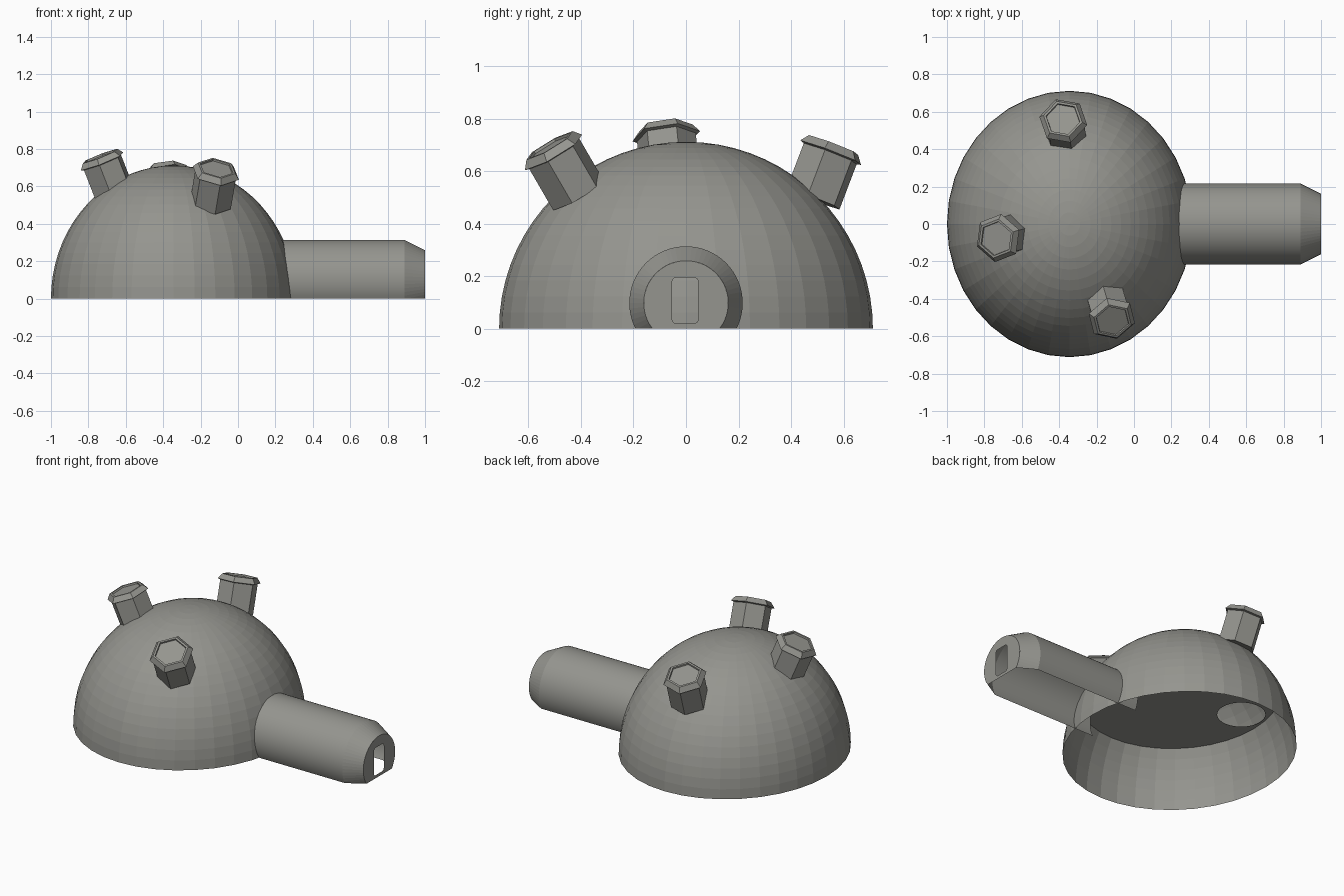
import bpy, bmesh, math
from mathutils import Vector, Matrix

if "Cube" in bpy.data.objects:
    bpy.data.objects.remove(bpy.data.objects["Cube"])

grey = bpy.data.materials.new("stone_grey")
grey.diffuse_color = (0.30, 0.30, 0.275, 1)
grey.use_nodes = True
grey.node_tree.nodes["Principled BSDF"].inputs["Base Color"].default_value = grey.diffuse_color

DOME_X, RX, RY, RZ = -0.345, 0.655, 0.712, 0.712
DECK_Z = 0.355


def finish(name, bm):
    me = bpy.data.meshes.new(name)
    bm.to_mesh(me)
    bm.free()
    me.materials.append(grey)
    ob = bpy.data.objects.new(name, me)
    bpy.context.collection.objects.link(ob)
    return ob


def lathe(bm, profile, n, phase=0.0):
    """Rings of (radius, height) round z, joined by quads; radius 0 closes an end."""
    rings = []
    for r, h in profile:
        if r == 0:
            rings.append([bm.verts.new((0, 0, h))] * n)
        else:
            rings.append([bm.verts.new((r * math.cos(phase + math.tau * i / n),
                                        r * math.sin(phase + math.tau * i / n), h))
                          for i in range(n)])
    for a, b in zip(rings, rings[1:]):
        for i in range(n):
            j = (i + 1) % n
            bm.faces.new(list(dict.fromkeys((a[i], a[j], b[j], b[i]))))


def tube_along_x(profile):
    """Lathed tube lying along x, cut flat at the ground."""
    bm = bmesh.new()
    lathe(bm, profile, 64)
    bm.transform(Matrix.Translation((0, 0, AX_Z)) @ Matrix.Rotation(math.pi / 2, 4, 'Y'))
    bmesh.ops.bisect_plane(bm, geom=bm.verts[:] + bm.edges[:] + bm.faces[:],
                           plane_co=(0, 0, 0), plane_no=(0, 0, 1), clear_inner=True)
    return bm


def plate(bm, *loops):
    """Flat face between an outline and a hole."""
    edges = []
    for loop in loops:
        vs = [bm.verts.new(p) for p in loop]
        edges += [bm.edges.new((vs[i], vs[(i + 1) % len(vs)])) for i in range(len(vs))]
    bmesh.ops.triangle_fill(bm, edges=edges, use_beauty=True)


# Dome shell, open underneath
bm = bmesh.new()
steps = 18
lathe(bm, [(math.cos(k * math.pi / 2 / steps), math.sin(k * math.pi / 2 / steps))
           for k in range(steps)] + [(0, 1)], 36)
bm.transform(Matrix.Translation((DOME_X, 0, 0)) @ Matrix.Diagonal((RX, RY, RZ, 1)))
finish("dome", bm)

# Upper floor inside the dome with a round hatch opening
bm = bmesh.new()
s = math.sqrt(1 - (DECK_Z / RZ) ** 2) * 0.99
ring = [(math.cos(math.tau * i / 36), math.sin(math.tau * i / 36)) for i in range(36)]
plate(bm, [(DOME_X + RX * s * c, RY * s * d, DECK_Z) for c, d in ring],
      [(-0.745 + 0.14 * c, 0.08 + 0.14 * d, DECK_Z) for c, d in ring])
for f in bm.faces:
    f.normal_update()
    if f.normal.z > 0:
        f.normal_flip()
finish("upper_floor", bm)

# Entrance tunnel with a faceted tapered end
AX_Z, R, R_END = 0.098, 0.216, 0.161
tunnel = finish("entrance_tunnel", tube_along_x([(R, 0.15), (R, 0.89)]))
bpy.context.view_layer.objects.active = tunnel
tunnel.select_set(True)
bpy.ops.object.shade_smooth_by_angle(angle=math.radians(20))
finish("tunnel_taper", tube_along_x([(R, 0.89), (R_END, 1.0)]))

# End wall with a rounded doorway
bm = bmesh.new()
a0 = math.asin(-AX_Z / R_END)
arc = [a0 + (math.pi - 2 * a0) * i / 40 for i in range(41)]
wall = [(1.0, R_END * math.cos(a), AX_Z + R_END * math.sin(a)) for a in arc]
door = []
for k, (cy, cz) in enumerate([(0.030, 0.179), (-0.037, 0.179), (-0.037, 0.036), (0.030, 0.036)]):
    for i in range(5):
        a = math.pi / 2 * (k + i / 4)
        door.append((1.0, cy + 0.016 * math.cos(a), cz + 0.016 * math.sin(a)))
plate(bm, wall, door)
for f in bm.faces:
    f.normal_update()
    if f.normal.x < 0:
        f.normal_flip()
finish("end_wall", bm)

# Three six-sided turrets: top centre, direction, twist
turrets = [("turret_left", (-0.738, -0.078, 0.762), (-0.39, -0.10, 1), 22),
           ("turret_back", (-0.380, 0.562, 0.700), (-0.07, 0.38, 1), -12),
           ("turret_front", (-0.114, -0.520, 0.698), (0.17, -0.58, 1), -18)]
profile = [(0, -0.22), (0.114, -0.22), (0.114, -0.036), (0.131, -0.031),
           (0.106, 0), (0.093, 0), (0.091, -0.010), (0, -0.010)]
for name, top, direction, twist in turrets:
    bm = bmesh.new()
    lathe(bm, profile, 6, math.radians(twist))
    z = Vector(direction).normalized()
    y = z.cross(Vector((1, 0, 0))).normalized()
    frame = Matrix((y.cross(z), y, z)).transposed().to_4x4()
    bm.transform(Matrix.Translation(top) @ frame)
    bmesh.ops.recalc_face_normals(bm, faces=bm.faces[:])
    finish(name, bm)
